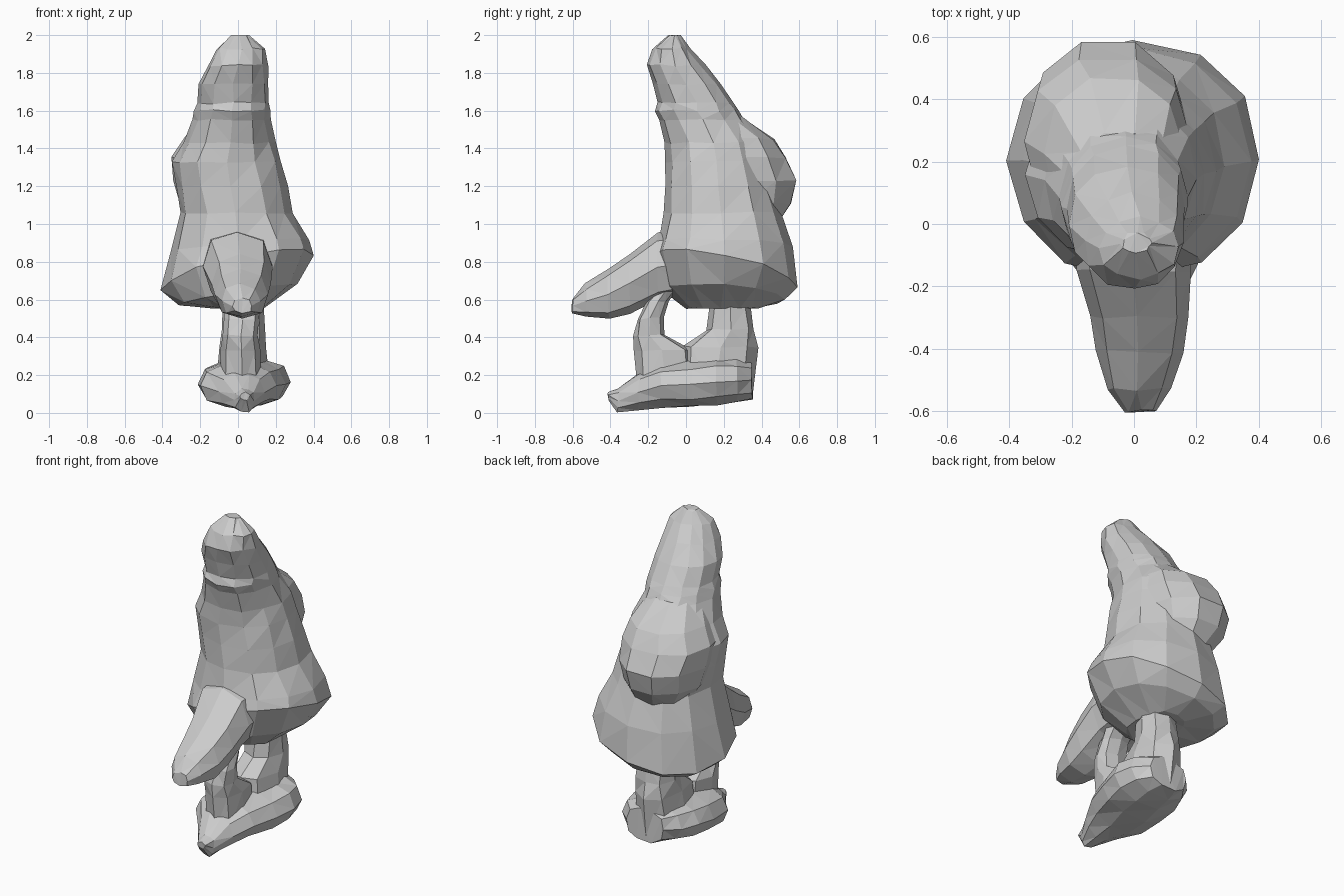
import bpy, bmesh, math, random
from mathutils import Vector

random.seed(4)


def loft(name, rings, axis="z", sides=12, power=2.3, jitter=0.006):
    """Loft rounded sections (pos, a0, a1, b0, b1, slope_a, slope_b) along an axis."""
    bm = bmesh.new()
    loops = []
    for ring in rings:
        pos, a0, a1, b0, b1, sa, sb = (tuple(ring) + (0, 0))[:7]
        ca, cb, ra, rb = (a0 + a1) / 2, (b0 + b1) / 2, (a1 - a0) / 2, (b1 - b0) / 2
        loop = []
        for i in range(sides):
            t = 2 * math.pi * i / sides
            c, s = math.cos(t), math.sin(t)
            da = ra * math.copysign(abs(c) ** (2 / power), c)
            db = rb * math.copysign(abs(s) ** (2 / power), s)
            p = pos + sa * da + sb * db
            co = (ca + da, cb + db, p) if axis == "z" else (ca + da, p, cb + db)
            j = Vector([random.uniform(-jitter, jitter) for _ in range(3)])
            loop.append(bm.verts.new(Vector(co) + j))
        loops.append(loop)
    for lo, hi in zip(loops, loops[1:]):
        for i in range(sides):
            k = (i + 1) % sides
            bm.faces.new((lo[i], lo[k], hi[k], hi[i]))
    bm.faces.new(loops[0][::-1])
    bm.faces.new(loops[-1])
    bmesh.ops.triangulate(bm, faces=bm.faces[:])
    bmesh.ops.recalc_face_normals(bm, faces=bm.faces[:])
    mesh = bpy.data.meshes.new(name)
    bm.to_mesh(mesh)
    bm.free()
    obj = bpy.data.objects.new(name, mesh)
    bpy.context.collection.objects.link(obj)
    return obj


# Cloaked body and pointed head, with a tilted hem and a small ledge on the face
loft("body", [
    (0.555, -0.14, 0.14, 0.0, 0.38),
    (0.625, -0.32, 0.31, -0.12, 0.52, 0.17, -0.06),
    (0.745, -0.41, 0.405, -0.17, 0.585, 0.23, -0.22),
    (0.89, -0.36, 0.375, -0.15, 0.56, 0.08, -0.03),
    (1.06, -0.31, 0.29, -0.12, 0.50),
    (1.20, -0.33, 0.26, -0.11, 0.46),
    (1.33, -0.35, 0.23, -0.11, 0.43),
    (1.43, -0.29, 0.20, -0.11, 0.40),
    (1.55, -0.24, 0.17, -0.14, 0.31),
    (1.60, -0.23, 0.17, -0.165, 0.28),
    (1.64, -0.22, 0.165, -0.145, 0.25),
    (1.74, -0.21, 0.16, -0.18, 0.18),
    (1.84, -0.16, 0.155, -0.21, 0.10),
    (1.93, -0.11, 0.14, -0.175, 0.02),
    (1.995, -0.04, 0.06, -0.09, -0.03),
], power=2.15)

# Hump carried on the back, blending into the left side
loft("back_hump", [
    (1.00, -0.22, 0.10, 0.15, 0.49),
    (1.11, -0.31, 0.15, 0.05, 0.57),
    (1.23, -0.34, 0.18, 0.0, 0.60),
    (1.35, -0.355, 0.19, -0.02, 0.54),
    (1.45, -0.29, 0.16, -0.03, 0.48),
    (1.57, -0.20, 0.11, -0.02, 0.30),
], sides=10, power=2.1)

# Broad tapering limb reaching forward and down
loft("front_limb", [
    (-0.60, -0.035, 0.075, 0.53, 0.61),
    (-0.53, -0.09, 0.12, 0.51, 0.68),
    (-0.41, -0.125, 0.16, 0.495, 0.76),
    (-0.30, -0.14, 0.17, 0.53, 0.84),
    (-0.15, -0.19, 0.18, 0.60, 0.95),
    (0.0, -0.19, 0.18, 0.63, 0.97),
], axis="y", sides=8, power=2.5)

# Front and back legs
loft("front_leg", [
    (0.12, -0.09, 0.13, -0.26, 0.06),
    (0.33, -0.09, 0.12, -0.275, 0.03),
    (0.41, -0.08, 0.11, -0.275, -0.11),
    (0.50, -0.07, 0.11, -0.26, -0.115),
    (0.59, -0.07, 0.11, -0.21, -0.09),
    (0.66, -0.07, 0.11, -0.15, -0.04),
], sides=8)
loft("back_leg", [
    (0.10, -0.12, 0.17, -0.04, 0.35),
    (0.35, -0.10, 0.15, -0.02, 0.38),
    (0.44, -0.08, 0.14, 0.11, 0.36),
    (0.55, -0.08, 0.14, 0.12, 0.34),
    (0.62, -0.08, 0.14, 0.13, 0.34),
], sides=8)

# Lumpy foot joining both legs, with a toe at the front
loft("foot", [
    (-0.41, 0.01, 0.06, 0.07, 0.11),
    (-0.36, -0.02, 0.09, 0.00, 0.13),
    (-0.25, -0.10, 0.14, 0.015, 0.21),
    (-0.13, -0.20, 0.20, 0.025, 0.26),
    (0.03, -0.21, 0.25, 0.03, 0.28),
    (0.16, -0.20, 0.28, 0.04, 0.29),
    (0.27, -0.16, 0.25, 0.05, 0.29),
    (0.35, -0.09, 0.17, 0.07, 0.27),
], axis="y", sides=10)
